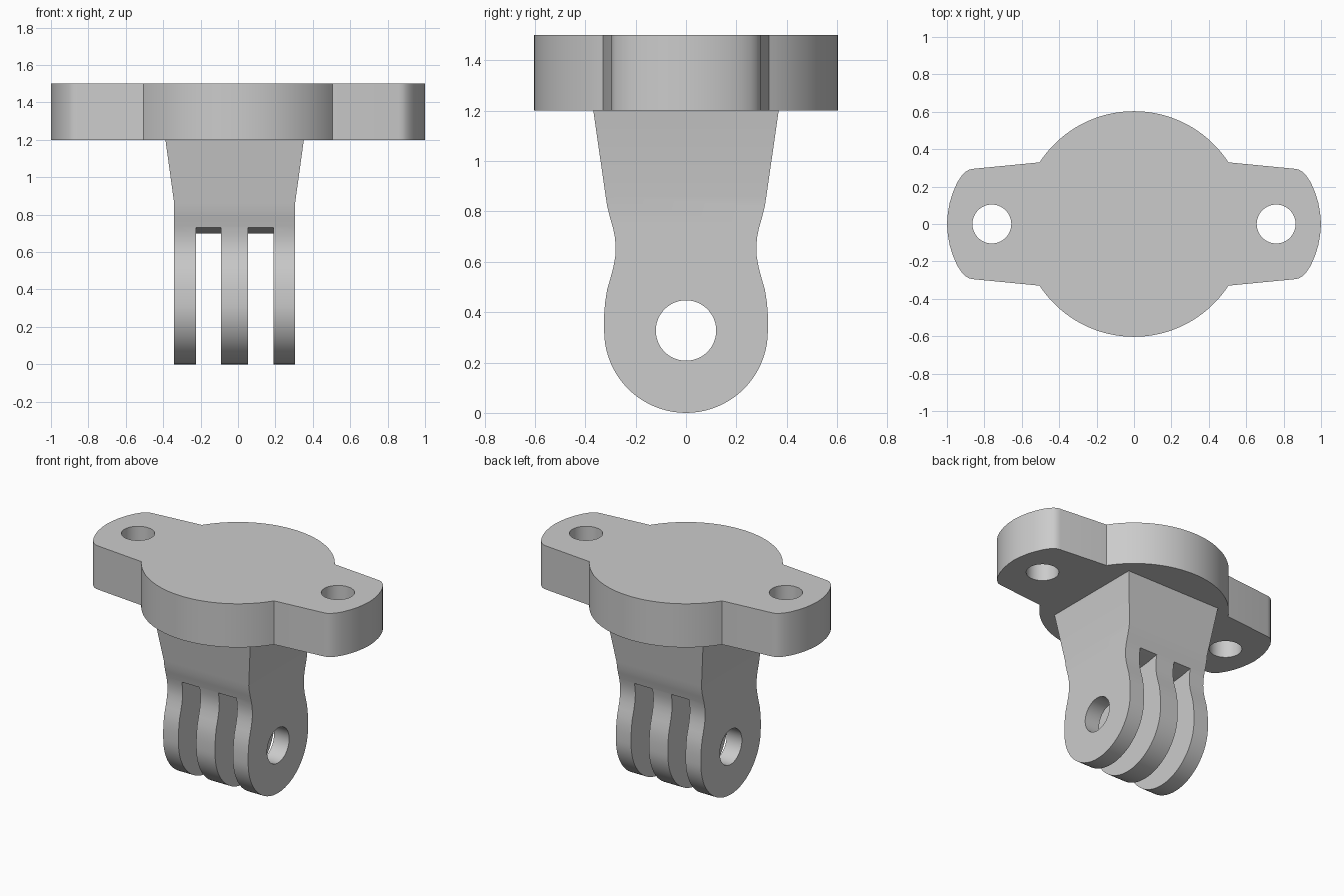
import bpy, bmesh
from math import sin, cos, pi, radians, asin

cube = bpy.data.objects.get("Cube")
if cube:
    bpy.data.objects.remove(cube)

grey = bpy.data.materials.new("plain grey")
grey.use_nodes = True
colour = (0.6, 0.6, 0.6, 1)
grey.diffuse_color = colour
grey.node_tree.nodes["Principled BSDF"].inputs["Base Color"].default_value = colour


def finish(name, bm):
    bmesh.ops.recalc_face_normals(bm, faces=bm.faces)
    mesh = bpy.data.meshes.new(name)
    bm.to_mesh(mesh)
    bm.free()
    mesh.materials.append(grey)
    obj = bpy.data.objects.new(name, mesh)
    bpy.context.collection.objects.link(obj)
    return obj


def prism(name, outline, axis, low, high):
    """Extrude a flat outline along x (outline in y, z) or z (outline in x, y)."""
    bm = bmesh.new()
    place = (lambda a, b, t: (t, a, b)) if axis == "x" else (lambda a, b, t: (a, b, t))
    rings = [[bm.verts.new(place(a, b, t)) for a, b in outline] for t in (low, high)]
    for ring in rings:
        bm.faces.new(ring)
    for i in range(len(outline)):
        j = (i + 1) % len(outline)
        bm.faces.new((rings[0][i], rings[0][j], rings[1][j], rings[1][i]))
    return finish(name, bm)


def circle(a, b, r, n=48):
    return [(a + r * cos(2 * pi * i / n), b + r * sin(2 * pi * i / n)) for i in range(n)]


def activate(obj):
    bpy.ops.object.select_all(action="DESELECT")
    obj.select_set(True)
    bpy.context.view_layer.objects.active = obj


def cut(obj, cutter):
    cutter.hide_render = True
    mod = obj.modifiers.new("cut", "BOOLEAN")
    mod.operation, mod.solver, mod.object = "DIFFERENCE", "EXACT", cutter
    activate(obj)
    bpy.ops.object.modifier_apply(modifier=mod.name)
    bpy.data.objects.remove(cutter)


def smooth(obj):
    activate(obj)
    bpy.ops.object.shade_smooth_by_angle(angle=radians(25))


# Mounting flange: round centre with two tapered ears
R = 0.603
a0 = asin(0.505 / R)
ear = [(1, 0), (0.995, 0.06), (0.985, 0.115), (0.968, 0.17), (0.945, 0.222),
       (0.922, 0.257), (0.9, 0.28), (0.88, 0.291), (0.86, 0.295)]
arc = [(R * sin(t), R * cos(t)) for t in (a0 * (1 - i / 20) for i in range(21))]
quarter = ear + arc
half = quarter + [(-x, y) for x, y in quarter[-2::-1]]
flange = prism("mounting_flange", half + [(x, -y) for x, y in half[-2:0:-1]], "z", 1.2, 1.5)
for side in (-1, 1):
    cut(flange, prism("screw_hole", circle(side * 0.76, 0, 0.104), "z", 1.1, 1.6))
smooth(flange)

# Stem and fork: waisted side profile, widening above the shoulder
PIVOT, RB, MID = 0.325, 0.325, -0.018
side = [(RB * sin(t), PIVOT - RB * cos(t)) for t in (pi / 2 * i / 20 for i in range(21))]
side += [(0.325, 0.39), (0.321, 0.44), (0.313, 0.49), (0.3, 0.535), (0.288, 0.58),
         (0.281, 0.62), (0.279, 0.655), (0.282, 0.695), (0.29, 0.735),
         (0.303, 0.78), (0.313, 0.82), (0.319, 0.86)]
outline = side + [(-y, z) for y, z in side[:0:-1]]
stem = prism("stem_and_fork", outline, "x", MID - 0.323, MID + 0.323)
bm = bmesh.new()
bm.from_mesh(stem.data)
top = max(bm.faces, key=lambda f: f.calc_center_median().z)
new = bmesh.ops.extrude_discrete_faces(bm, faces=[top])["faces"][0]
for v in new.verts:
    v.co.x = MID + (0.37 if v.co.x > MID else -0.37)
    v.co.y = 0.368 if v.co.y > 0 else -0.368
    v.co.z = 1.2
bmesh.ops.recalc_face_normals(bm, faces=bm.faces)
bm.to_mesh(stem.data)
bm.free()

# Two slots with gently bowed ceilings split the fork into three fingers
bow = [(y / 10, 0.70 + 0.03 * (y / 10 / 0.288) ** 2) for y in range(5, -6, -1)]
for low, high in ((-0.225, -0.09), (0.053, 0.19)):
    cut(stem, prism("slot", [(-0.5, -0.1), (0.5, -0.1)] + bow, "x", low, high))
cut(stem, prism("pivot_hole", circle(0, 0.327, 0.12), "x", -1, 1))
smooth(stem)
